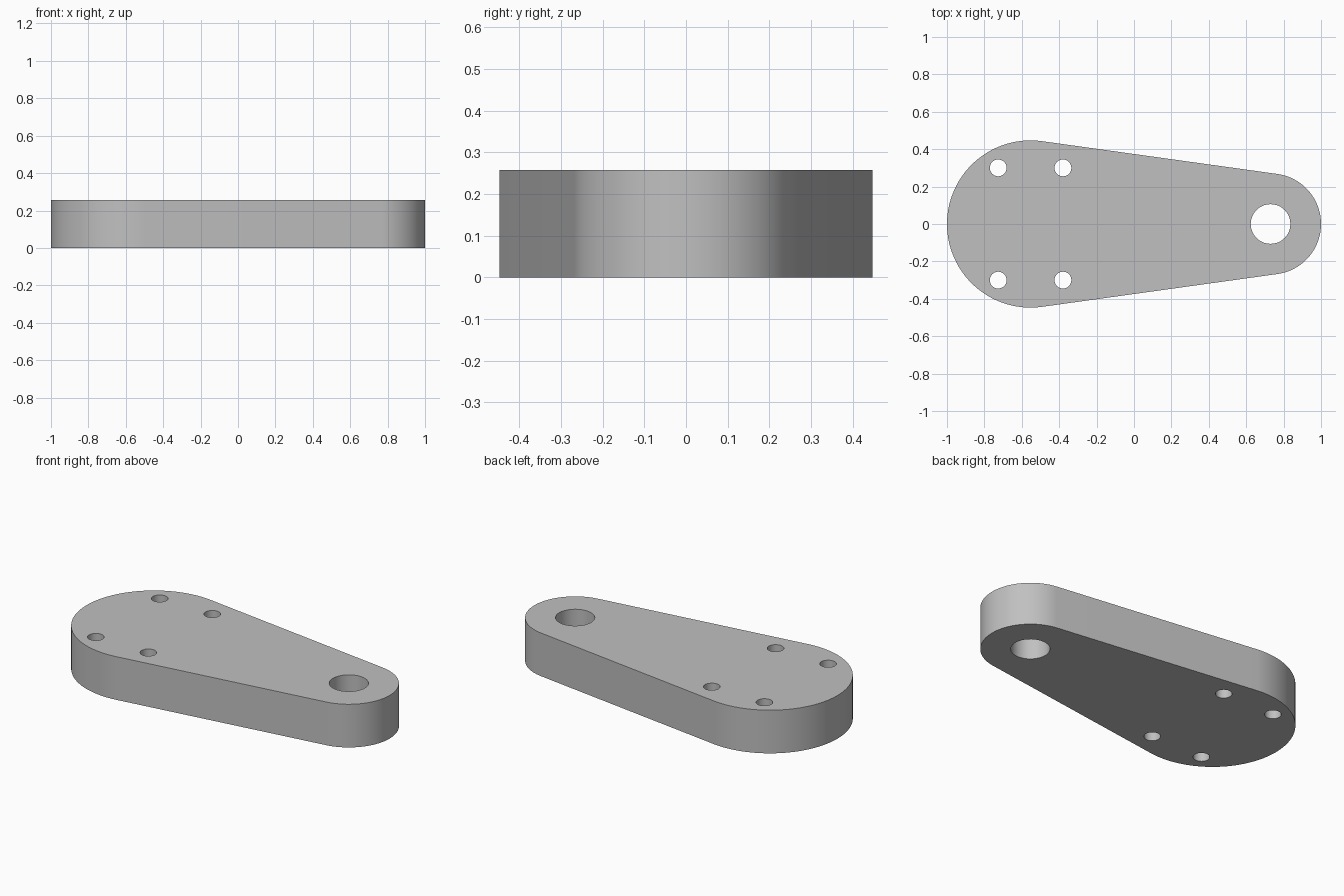
import bpy, bmesh
from math import acos, cos, sin, pi
from mathutils import Vector

cube = bpy.data.objects.get("Cube")
if cube:
    bpy.data.objects.remove(cube, do_unlink=True)

THICKNESS = 0.257
BIG_X, BIG_R = -0.553, 0.447
SMALL_X, SMALL_R = 0.73, 0.27
BORE_R, BOLT_R = 0.106, 0.045
BOLT_OFFSET_X, BOLT_Y = 0.173, 0.3


def arc(x, y, radius, start, end, steps):
    """Points along an arc, both ends included."""
    angles = [start + (end - start) * i / steps for i in range(steps + 1)]
    return [Vector((x + radius * cos(a), y + radius * sin(a), 0)) for a in angles]


def circle(x, y, radius, steps):
    return arc(x, y, radius, 0, 2 * pi, steps)[:-1]


def add_loop(bm, points):
    verts = [bm.verts.new(p) for p in points]
    return [bm.edges.new((a, b)) for a, b in zip(verts, verts[1:] + verts[:1])]


# Outline: two round ends joined by their common tangents
tangent = acos((BIG_R - SMALL_R) / (SMALL_X - BIG_X))
outline = (arc(BIG_X, 0, BIG_R, tangent, 2 * pi - tangent, 64)
           + arc(SMALL_X, 0, SMALL_R, -tangent, tangent, 48))

# Holes: one large bore and four bolt holes
loops = [outline, circle(SMALL_X, 0, BORE_R, 48)]
for sx in (-1, 1):
    for sy in (-1, 1):
        loops.append(circle(BIG_X + sx * BOLT_OFFSET_X, sy * BOLT_Y, BOLT_R, 32))

# Fill the flat profile and extrude it into a plate
bm = bmesh.new()
edges = [e for points in loops for e in add_loop(bm, points)]
bmesh.ops.triangle_fill(bm, edges=edges, use_beauty=True, normal=(0, 0, 1))
result = bmesh.ops.extrude_face_region(bm, geom=bm.faces[:], use_keep_orig=True)
top = [g for g in result["geom"] if isinstance(g, bmesh.types.BMVert)]
bmesh.ops.translate(bm, verts=top, vec=(0, 0, THICKNESS))
bmesh.ops.recalc_face_normals(bm, faces=bm.faces[:])

mesh = bpy.data.meshes.new("lever_plate")
bm.to_mesh(mesh)
bm.free()
plate = bpy.data.objects.new("lever_plate", mesh)
bpy.context.collection.objects.link(plate)

# Plain grey material
grey = bpy.data.materials.new("light_grey")
grey.use_nodes = True
colour = (0.53, 0.53, 0.53, 1)
grey.diffuse_color = colour
grey.node_tree.nodes["Principled BSDF"].inputs["Base Color"].default_value = colour
mesh.materials.append(grey)

# Smooth curved walls, crisp rims
bpy.ops.object.select_all(action="DESELECT")
plate.select_set(True)
bpy.context.view_layer.objects.active = plate
bpy.ops.object.shade_smooth_by_angle()
